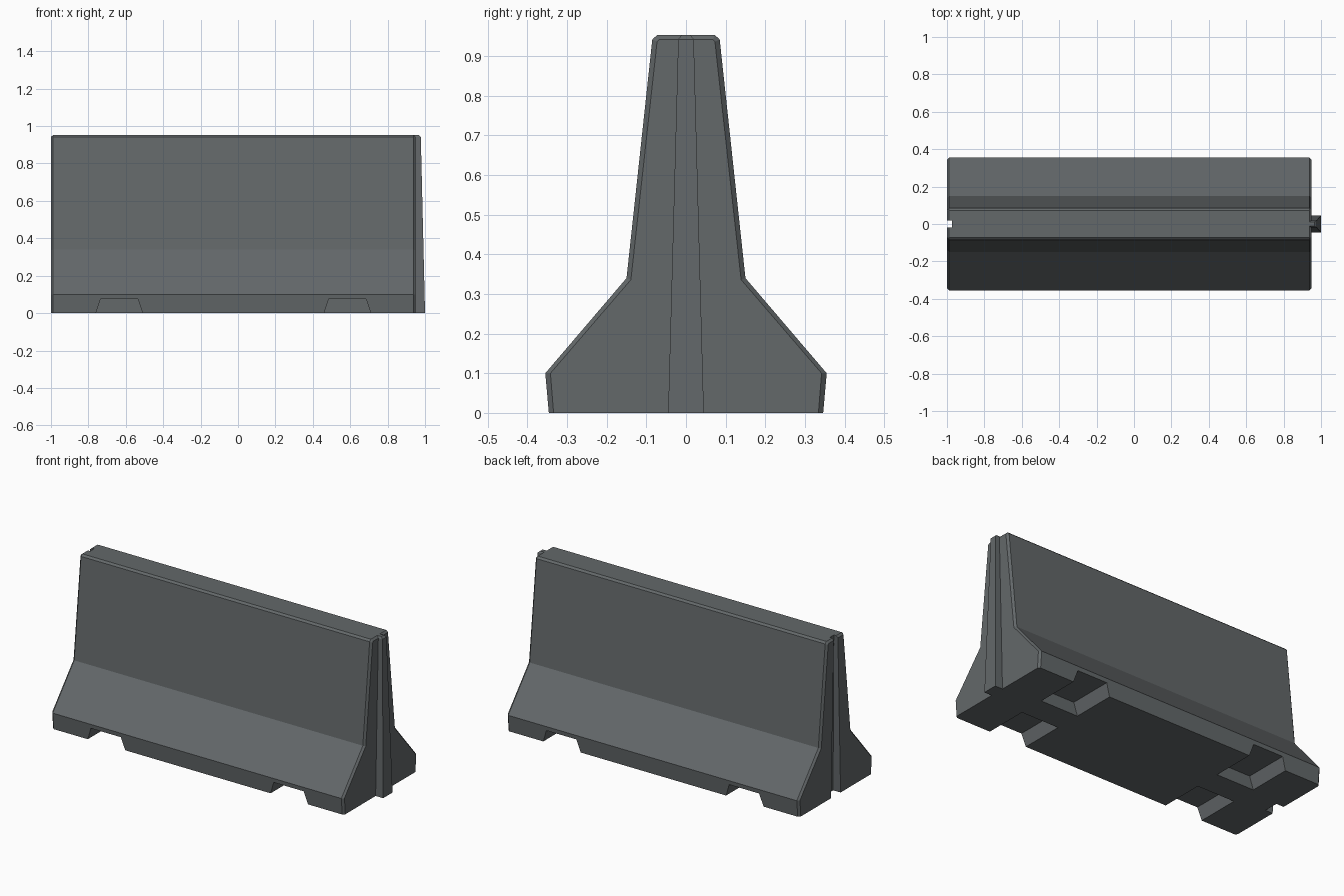
import bpy, bmesh

cube = bpy.data.objects.get("Cube")
if cube:
    bpy.data.objects.remove(cube, do_unlink=True)

concrete = bpy.data.materials.new("dark_grey_concrete")
concrete.use_nodes = True
colour = (0.125, 0.138, 0.143, 1)
concrete.diffuse_color = colour
concrete.node_tree.nodes["Principled BSDF"].inputs["Base Color"].default_value = colour


def loft(name, rings):
    """Solid skinned over matching rings of points, capped at both ends."""
    bm = bmesh.new()
    loops = [[bm.verts.new(p) for p in ring] for ring in rings]
    n = len(loops[0])
    for a, b in zip(loops, loops[1:]):
        for i in range(n):
            j = (i + 1) % n
            bm.faces.new((a[i], a[j], b[j], b[i]))
    bm.faces.new(loops[0][::-1])
    bm.faces.new(loops[-1])
    bmesh.ops.recalc_face_normals(bm, faces=bm.faces)
    mesh = bpy.data.meshes.new(name)
    bm.to_mesh(mesh)
    bm.free()
    mesh.materials.append(concrete)
    obj = bpy.data.objects.new(name, mesh)
    bpy.context.collection.objects.link(obj)
    return obj


def section(x, half):
    """Mirror a half profile of (y, z) points into a closed ring at x."""
    return [(x, y, z) for y, z in half] + [(x, -y, z) for y, z in reversed(half)]


def rect(x0, x1, y0, y1, z):
    return [(x0, y0, z), (x1, y0, z), (x1, y1, z), (x0, y1, z)]


def cut(target, cutter):
    cutter.hide_render = True
    mod = target.modifiers.new("cut", "BOOLEAN")
    mod.operation = "DIFFERENCE"
    mod.solver = "EXACT"
    mod.object = cutter
    bpy.context.view_layer.objects.active = target
    bpy.ops.object.modifier_apply(modifier=mod.name)
    bpy.data.objects.remove(cutter, do_unlink=True)


# Barrier body with chamfered ends and top edges
outer = [(0.346, 0), (0.355, 0.1), (0.15, 0.34), (0.085, 0.942), (0.073, 0.953)]
inner = [(0.334, 0), (0.342, 0.1), (0.139, 0.336), (0.073, 0.936), (0.068, 0.942)]
body = loft("barrier_body", [section(-1, inner), section(-0.988, outer),
                             section(0.938, outer), section(0.95, inner)])

# Fork lift pockets, two along each side
for x in (-0.635, 0.585):
    for side in (-1, 1):
        y0, y1 = sorted((0.08 * side, 0.45 * side))
        cut(body, loft("pocket_cutter", [rect(x - w, x + w, y0, y1, z)
                                         for w, z in ((0.135, -0.03), (0.1, 0.075))]))


# Tapered joint shape shared by the groove and the tongue
def joint_half(z):
    return 0.045 - 0.027 * z


def joint_depth(z):
    return 0.05 - 0.024 * z


# Groove in the right end
cut(body, loft("groove_cutter", [rect(-1.1, -1 + joint_depth(z), -joint_half(z), joint_half(z), z)
                                 for z in (-0.05, 1.0)]))

# Tongue on the left end, with a small chamfer on top
rings = [rect(0.93, 0.95 + joint_depth(z), -joint_half(z), joint_half(z), z) for z in (0, 0.942)]
rings.append(rect(0.93, 0.965, -0.012, 0.012, 0.953))
loft("joint_tongue", rings)
